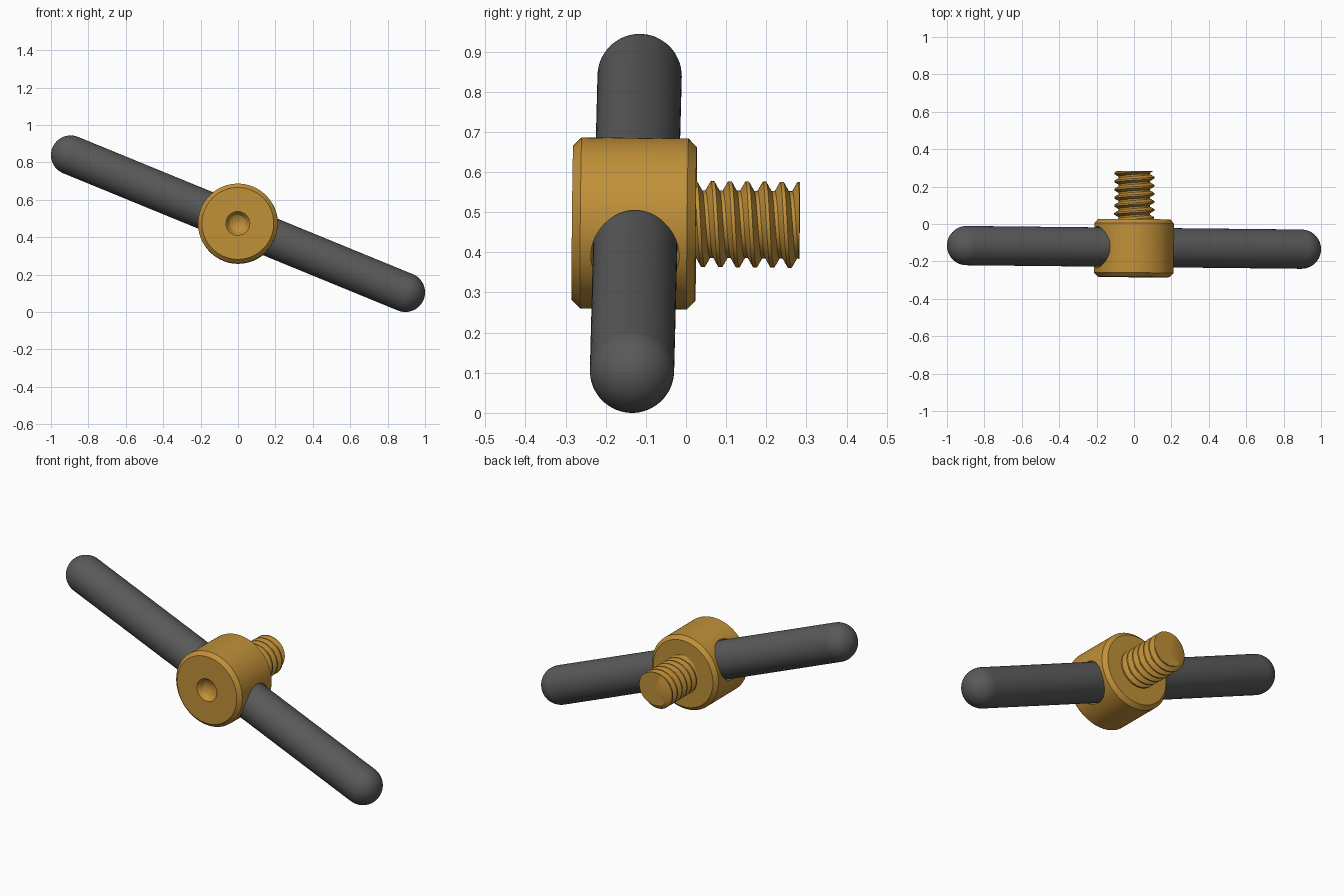
import bpy, bmesh
from math import sin, cos, pi, radians
from mathutils import Vector, Matrix

if "Cube" in bpy.data.objects:
    bpy.data.objects.remove(bpy.data.objects["Cube"])

# Shared frame: X along the handle rod, Y along the screw axis
X = Vector((0.895, -0.0095, -0.367)).normalized()
Y = Vector((0.0065, 1, -0.01))
Y = (Y - X * Y.dot(X)).normalized()
Z = X.cross(Y)
FRAME = Matrix.Translation((0, -0.125, 0.472)) @ Matrix((X, Y, Z)).transposed().to_4x4()


def material(name, color):
    m = bpy.data.materials.new(name)
    m.diffuse_color = color
    m.use_nodes = True
    m.node_tree.nodes["Principled BSDF"].inputs["Base Color"].default_value = m.diffuse_color
    return m


brass = material("brass", (0.53, 0.28, 0.04, 1))
steel = material("dark_steel", (0.1, 0.1, 0.1, 1))


def finish(bm, name, mat):
    bmesh.ops.remove_doubles(bm, verts=bm.verts, dist=1e-5)
    bmesh.ops.recalc_face_normals(bm, faces=bm.faces)
    bm.transform(FRAME)
    me = bpy.data.meshes.new(name)
    bm.to_mesh(me)
    bm.free()
    ob = bpy.data.objects.new(name, me)
    me.materials.append(mat)
    bpy.context.collection.objects.link(ob)
    return ob


def smooth(ob):
    bpy.ops.object.select_all(action='DESELECT')
    ob.select_set(True)
    bpy.context.view_layer.objects.active = ob
    bpy.ops.object.shade_smooth_by_angle(angle=radians(30))


def lathe(name, profile, axis, mat, n=64):
    """Spin (position, radius) points about the local X or Y axis."""
    bm = bmesh.new()
    rings = []
    for t, r in profile:
        ring = []
        for i in range(n):
            a, b = r * cos(2 * pi * i / n), r * sin(2 * pi * i / n)
            ring.append(bm.verts.new((t, a, b) if axis == 'X' else (a, t, b)))
        rings.append(ring)
    for p, q in zip(rings, rings[1:]):
        for i in range(n):
            j = (i + 1) % n
            bm.faces.new((p[i], p[j], q[j], q[i]))
    return finish(bm, name, mat)


# Handle rod with hemispherical ends
R, L, S = 0.105, 0.895 / X.x, 12
cap = [(L + R * sin(pi / 2 * k / S), R * cos(pi / 2 * k / S)) for k in range(S)] + [(L + R, 0)]
rod = lathe("handle_rod", [(-t, r) for t, r in reversed(cap)] + cap, 'X', steel)

# Chamfered head with a dimple in its front face, bored through for the rod
head = lathe("head", [(-0.118, 0), (-0.121, 0.025), (-0.132, 0.045), (-0.142, 0.051),
                      (-0.158, 0.064), (-0.158, 0.192), (-0.137, 0.213), (0.129, 0.213),
                      (0.150, 0.192), (0.150, 0)], 'Y', brass, 96)
bore = lathe("bore_cutter", [(-0.5, 0), (-0.5, 0.11), (0.5, 0.11), (0.5, 0)], 'X', brass)
bore.hide_render = True
mod = head.modifiers.new("bore", 'BOOLEAN')
mod.object, mod.operation, mod.solver = bore, 'DIFFERENCE', 'EXACT'
bpy.context.view_layer.objects.active = head
bpy.ops.object.modifier_apply(modifier="bore")
bpy.data.objects.remove(bore)

# Right-handed screw thread: helical strip trimmed flat at both ends
PITCH, N, TURNS = 0.0432, 64, 9
groove = [(-0.1, 0.107), (0.1, 0.107), (0.4, 0.084), (0.6, 0.084)]
bm = bmesh.new()
rows = []
for i in range(N * TURNS + 1):
    a = 2 * pi * i / N
    y0 = 0.1927 + PITCH * (i / N - 2)
    rows.append([bm.verts.new((r * sin(a), y0 + f * PITCH, r * cos(a)))
                 for f, r in groove + [(0.9, 0.107)]])
for p, q in zip(rows, rows[1:]):
    for j in range(4):
        bm.faces.new((p[j], p[j + 1], q[j + 1], q[j]))
bmesh.ops.remove_doubles(bm, verts=bm.verts, dist=1e-5)
for y, n in ((0.145, -1), (0.408, 1)):
    bmesh.ops.bisect_plane(bm, geom=bm.verts[:] + bm.edges[:] + bm.faces[:],
                           plane_co=(0, y, 0), plane_no=(0, n, 0), clear_outer=True)
    # Flat end disc
    rim = [e for e in bm.edges if e.is_boundary and all(abs(v.co.y - y) < 1e-4 for v in e.verts)]
    centre = bm.verts.new((0, y, 0))
    for e in rim:
        bm.faces.new((e.verts[0], e.verts[1], centre))
screw = finish(bm, "screw_thread", brass)

for ob in (rod, head, screw):
    smooth(ob)
